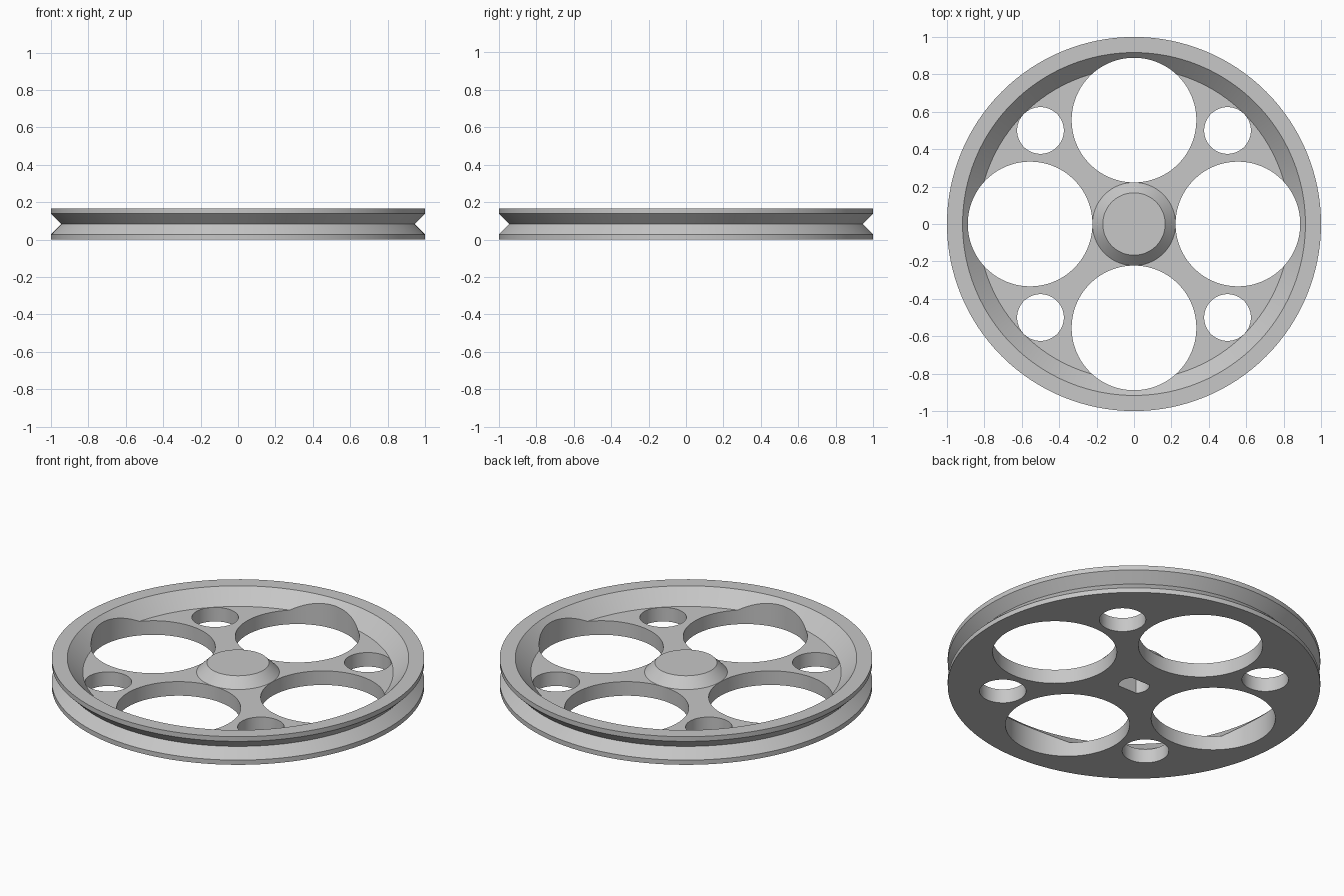
import bpy, bmesh
from math import cos, sin, pi, radians, asin

if "Cube" in bpy.data.objects:
    bpy.data.objects.remove(bpy.data.objects["Cube"], do_unlink=True)

U = 1 / 18          # design module of the wheel
SEGMENTS = 128

grey = bpy.data.materials.new("plain_grey")
grey.use_nodes = True
colour = (0.57, 0.57, 0.57, 1)
grey.diffuse_color = colour
grey.node_tree.nodes["Principled BSDF"].inputs["Base Color"].default_value = colour


def make_object(name, bm):
    bmesh.ops.recalc_face_normals(bm, faces=bm.faces)
    mesh = bpy.data.meshes.new(name)
    bm.to_mesh(mesh)
    bm.free()
    mesh.materials.append(grey)
    obj = bpy.data.objects.new(name, mesh)
    bpy.context.collection.objects.link(obj)
    return obj


def revolve(name, profile):
    """Closed solid from (radius, height) points running axis to axis."""
    bm = bmesh.new()
    rings = []
    for r, z in profile:
        rings.append([bm.verts.new((r * cos(2 * pi * i / SEGMENTS),
                                    r * sin(2 * pi * i / SEGMENTS), z))
                      for i in range(SEGMENTS)])
    for a, b in zip(rings, rings[1:]):
        for i in range(SEGMENTS):
            j = (i + 1) % SEGMENTS
            bm.faces.new((a[i], a[j], b[j], b[i]))
    bm.faces.new(rings[0])
    bm.faces.new(rings[-1])
    return make_object(name, bm)


def prism(name, outline, bottom, top):
    bm = bmesh.new()
    face = bm.faces.new([bm.verts.new((x, y, bottom)) for x, y in outline])
    moved = bmesh.ops.extrude_face_region(bm, geom=[face])["geom"]
    verts = [v for v in moved if isinstance(v, bmesh.types.BMVert)]
    bmesh.ops.translate(bm, verts=verts, vec=(0, 0, top - bottom))
    return make_object(name, bm)


def circle(cx, cy, r, n):
    return [(cx + r * cos(2 * pi * (i + 0.5) / n),
             cy + r * sin(2 * pi * (i + 0.5) / n)) for i in range(n)]


# Wheel body: flat base, V groove, sloped inner rim, web and conical hub
wheel = revolve("pulley_wheel", [(r * U, z * U) for r, z in (
    (18, 0), (18, 0.5), (17, 1.5), (18, 2.5), (18, 3),
    (16.5, 3), (15, 1.5), (4, 1.5), (3, 2.5))])

# Four large and four small lightening holes
cutters = []
for k in range(4):
    a = k * pi / 2
    cutters.append(prism("large_hole_cutter",
                         circle(10 * U * cos(a), 10 * U * sin(a), 6 * U, 96), -0.1, 0.3))
    a += pi / 4
    d = 0.5 * 2 ** 0.5
    cutters.append(prism("small_hole_cutter",
                         circle(d * cos(a), d * sin(a), 0.125, 64), -0.1, 0.3))

# Blind shaft socket with two flats, open underneath
r, half = 1.5 * U, U
limit = asin(half / r)
arc = [limit * (i / 6 - 1) for i in range(13)]
socket = [(r * cos(a + s), r * sin(a + s)) for s in (0, pi) for a in arc]
cutters.append(prism("shaft_socket_cutter", socket, -0.1, 2 * U))

bpy.context.view_layer.objects.active = wheel
for cutter in cutters:
    mod = wheel.modifiers.new("cut", "BOOLEAN")
    mod.operation = "DIFFERENCE"
    mod.solver = "EXACT"
    mod.object = cutter
    bpy.ops.object.modifier_apply(modifier=mod.name)
    bpy.data.objects.remove(cutter, do_unlink=True)

# Smooth curved walls, crisp edges
bpy.ops.object.select_all(action="DESELECT")
wheel.select_set(True)
bpy.ops.object.shade_smooth_by_angle(angle=radians(25))
